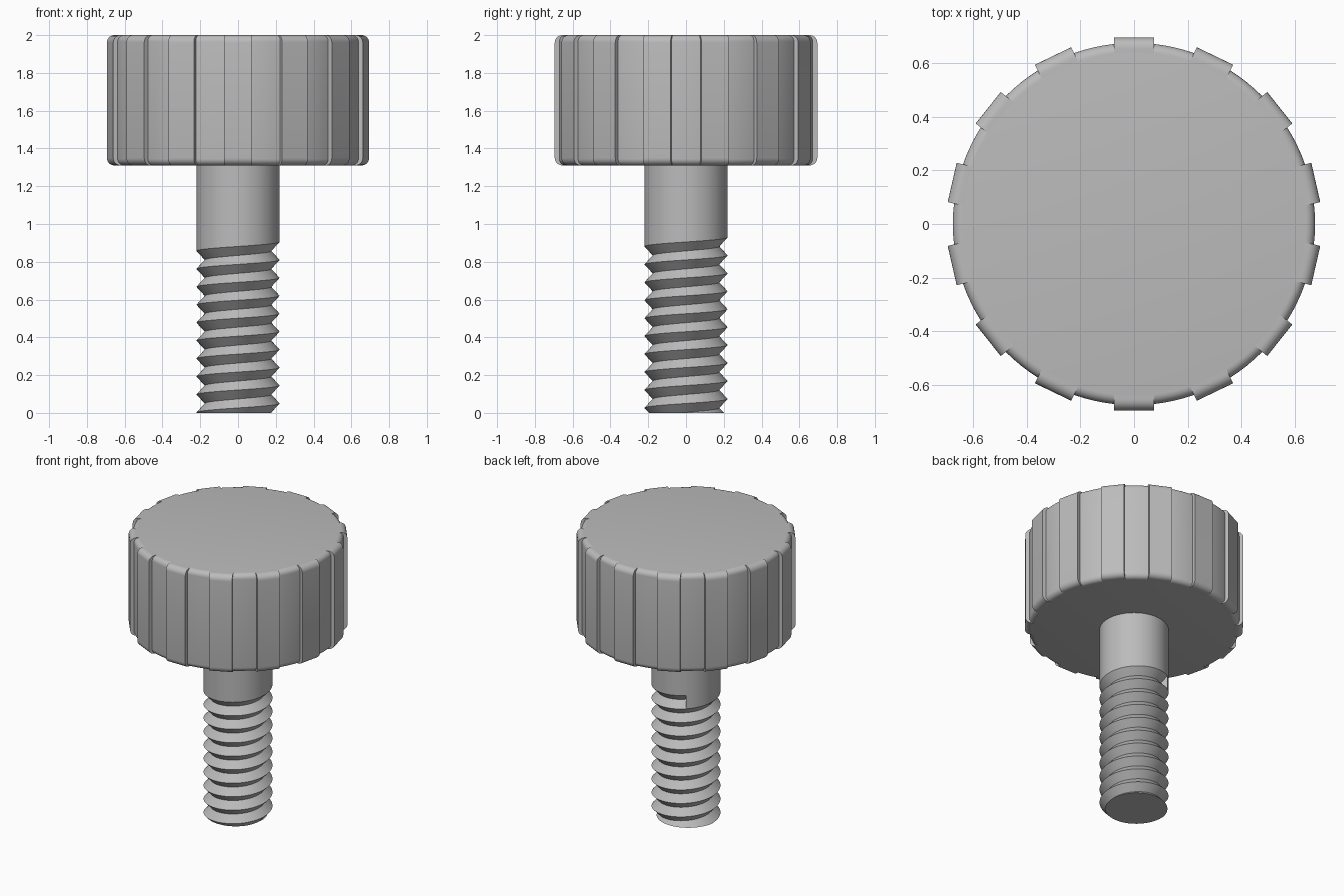
import bpy, bmesh
from math import pi, sin, cos, radians
from mathutils import Matrix, Vector

cube = bpy.data.objects.get("Cube")
if cube:
    bpy.data.objects.remove(cube, do_unlink=True)

grey = bpy.data.materials.new("plain grey")
grey.use_nodes = True
COLOUR = (0.5, 0.5, 0.5, 1)
grey.diffuse_color = COLOUR
grey.node_tree.nodes["Principled BSDF"].inputs["Base Color"].default_value = COLOUR


def finish(bm, name):
    bmesh.ops.remove_doubles(bm, verts=bm.verts, dist=1e-5)
    bmesh.ops.recalc_face_normals(bm, faces=bm.faces)
    mesh = bpy.data.meshes.new(name)
    bm.to_mesh(mesh)
    bm.free()
    mesh.materials.append(grey)
    obj = bpy.data.objects.new(name, mesh)
    bpy.context.collection.objects.link(obj)
    bpy.ops.object.select_all(action='DESELECT')
    obj.select_set(True)
    bpy.context.view_layer.objects.active = obj
    bpy.ops.object.shade_smooth_by_angle(angle=radians(30))
    return obj


HEAD_BOTTOM, HEAD_TOP = 1.31, 2.0


def rounded_side(radius, fillet, steps=6):
    """Outer (r, z) profile with rounded lower and upper corners."""
    pts = []
    for centre_z, start in ((HEAD_BOTTOM + fillet, -pi / 2), (HEAD_TOP - fillet, 0)):
        for i in range(steps + 1):
            a = start + i / steps * pi / 2
            pts.append((radius - fillet + fillet * cos(a), centre_z + fillet * sin(a)))
    return pts


# Round knob body
bm = bmesh.new()
profile = [(0, HEAD_BOTTOM)] + rounded_side(0.675, 0.035) + [(0, HEAD_TOP)]
verts = [bm.verts.new((r, 0, z)) for r, z in profile]
edges = [bm.edges.new(pair) for pair in zip(verts, verts[1:])]
bmesh.ops.spin(bm, geom=verts + edges, axis=(0, 0, 1), cent=(0, 0, 0),
               angle=2 * pi, steps=112)
finish(bm, "knob_body")

# Flat grip ribs around the knob
RIBS, RIB_WIDTH = 14, 0.15
bm = bmesh.new()
profile = [(0.63, HEAD_BOTTOM)] + rounded_side(0.695, 0.04) + [(0.63, HEAD_TOP)]
for k in range(RIBS):
    turn = Matrix.Rotation(pi / 2 + 2 * pi * k / RIBS, 3, 'Z')
    face = bm.faces.new([bm.verts.new(turn @ Vector((r, -RIB_WIDTH / 2, z)))
                         for r, z in profile])
    out = bmesh.ops.extrude_face_region(bm, geom=[face], use_keep_orig=True)
    moved = [v for v in out["geom"] if isinstance(v, bmesh.types.BMVert)]
    bmesh.ops.translate(bm, verts=moved, vec=turn @ Vector((0, RIB_WIDTH, 0)))
finish(bm, "grip_ribs")

# Shank with a right-handed V thread cut into its lower part
CREST, ROOT, PITCH = 0.22, 0.176, 0.095
STEPS, TURNS = 72, 11
END = radians(125)
bm = bmesh.new()


def point(radius, angle, z):
    return bm.verts.new((radius * cos(angle), radius * sin(angle), z))


def thread_z(angle):
    return 0.905 + PITCH * angle / (2 * pi)


def section(angle):
    z = thread_z(angle)
    return [point(CREST, angle, z), point(ROOT, angle, z - PITCH / 2),
            point(CREST, angle, z - PITCH)]


angles = [END - 2 * pi * i / STEPS for i in range(STEPS * TURNS + 1)]
sections = [section(a) for a in angles]
for a, b in zip(sections, sections[1:]):
    for j in range(2):
        bm.faces.new((a[j], a[j + 1], b[j + 1], b[j]))
bm.faces.new(sections[0])

# Plain upper shank, running down to the first thread turn
columns = [(point(CREST, a, thread_z(a)), point(CREST, a, HEAD_BOTTOM))
           for a in angles[:STEPS + 1]]
for a, b in zip(columns, columns[1:]):
    bm.faces.new((a[0], a[1], b[1], b[0]))
bm.faces.new([c[1] for c in columns[:-1]])

# Trim flat at the tip and close it
bmesh.ops.remove_doubles(bm, verts=bm.verts, dist=1e-5)
cut = bmesh.ops.bisect_plane(bm, geom=bm.verts[:] + bm.edges[:] + bm.faces[:],
                             plane_co=(0, 0, 0), plane_no=(0, 0, 1), clear_inner=True)
rim = [e for e in cut["geom_cut"] if isinstance(e, bmesh.types.BMEdge)]
bmesh.ops.edgeloop_fill(bm, edges=rim)
finish(bm, "threaded_shank")
